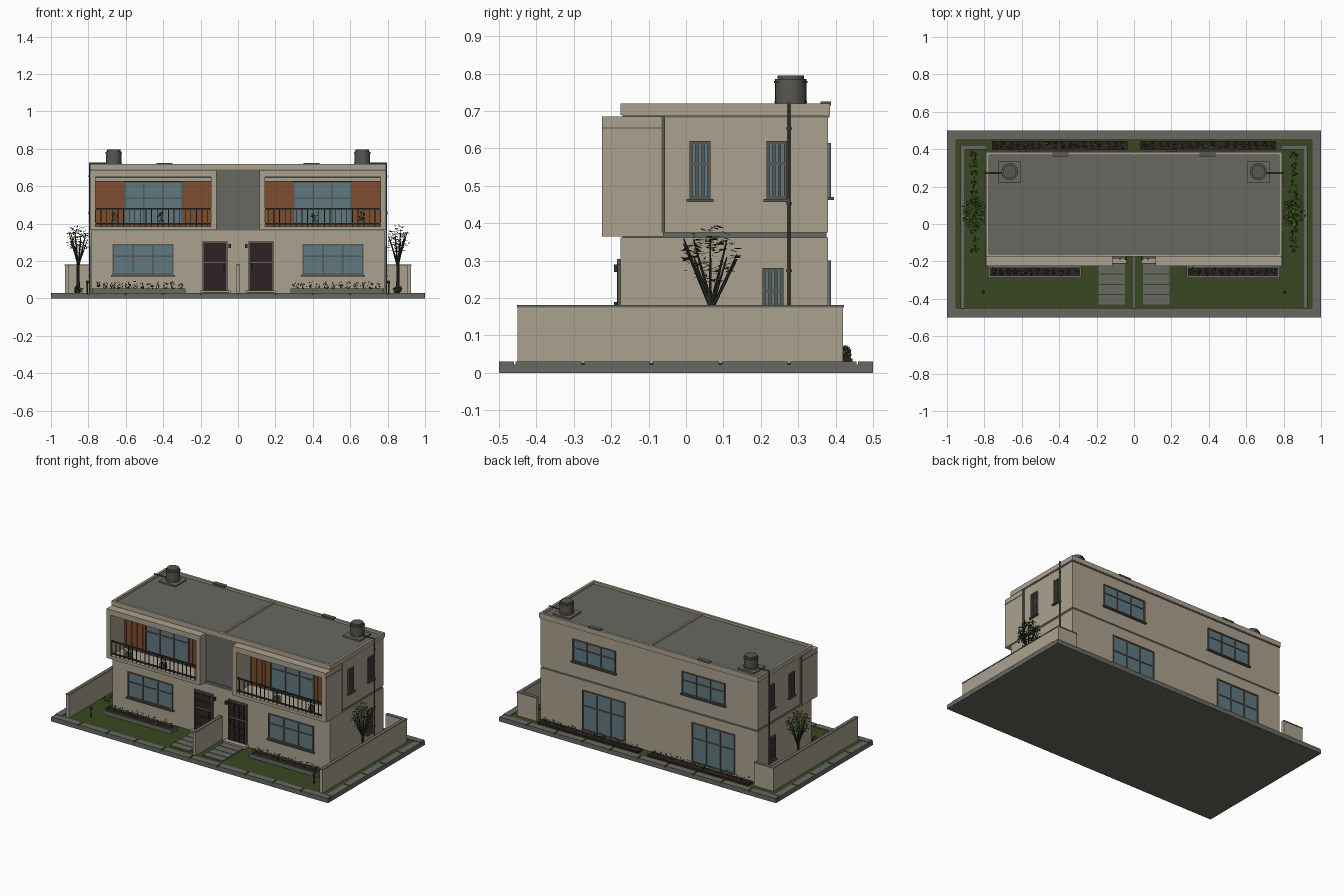
import bpy, bmesh, math, random
from mathutils import Vector, Matrix, Euler

random.seed(7)
cube = bpy.data.objects.get("Cube")
if cube:
    bpy.data.objects.remove(cube, do_unlink=True)


def material(name, r, g, b):
    mat = bpy.data.materials.new(name)
    mat.use_nodes = True
    mat.diffuse_color = (r, g, b, 1)
    mat.node_tree.nodes["Principled BSDF"].inputs["Base Color"].default_value = (r, g, b, 1)
    return mat


plaster = material("beige plaster", .41, .36, .275)
concrete = material("grey concrete", .14, .14, .12)
glass = material("blue glass", .115, .19, .22)
wood = material("brown cladding", .21, .075, .028)
grass = material("lawn green", .042, .061, .015)
dark = material("dark brown", .026, .017, .017)
leaf = material("leaf green", .07, .12, .02)
metal = material("dark metal", .03, .034, .03)
trim = material("frame grey", .1, .095, .08)


def finish(name, bm, mat, smooth=False):
    mesh = bpy.data.meshes.new(name)
    bm.to_mesh(mesh)
    bm.free()
    mesh.materials.append(mat)
    obj = bpy.data.objects.new(name, mesh)
    bpy.context.collection.objects.link(obj)
    if smooth:
        bpy.ops.object.select_all(action="DESELECT")
        obj.select_set(True)
        bpy.context.view_layer.objects.active = obj
        bpy.ops.object.shade_smooth_by_angle()
    return obj


def boxes(name, mat, *ranges):
    """One object from boxes given as (x0, x1, y0, y1, z0, z1)."""
    bm = bmesh.new()
    for x0, x1, y0, y1, z0, z1 in ranges:
        size = Matrix.Diagonal((abs(x1 - x0), abs(y1 - y0), abs(z1 - z0), 1))
        middle = Matrix.Translation(((x0 + x1) / 2, (y0 + y1) / 2, (z0 + z1) / 2))
        bmesh.ops.create_cube(bm, size=1, matrix=middle @ size)
    return finish(name, bm, mat)


def rod(bm, a, b, r0, r1, sides=8):
    a, b = Vector(a), Vector(b)
    turn = (b - a).to_track_quat("Z", "Y").to_matrix().to_4x4()
    bmesh.ops.create_cone(bm, cap_ends=True, segments=sides, radius1=r0, radius2=r1,
                          depth=(b - a).length, matrix=Matrix.Translation((a + b) / 2) @ turn)


def on_wall(face, plane, u0, u1, d0, d1, z0, z1):
    """Box on a wall; d is the distance out from it."""
    out = {"front": -1, "back": 1, "left": 1, "right": -1}[face]
    p, q = plane + out * d0, plane + out * d1
    if face in ("front", "back"):
        return (u0, u1, p, q, z0, z1)
    return (p, q, u0, u1, z0, z1)


def window(name, face, plane, u0, u1, z0, z1, cols, rows, sill=True):
    t, bars = .008, []
    boxes(name + "_glass", glass, on_wall(face, plane, u0, u1, -.002, .003, z0, z1))
    for i in range(cols + 1):
        u = u0 + (u1 - u0 - t) * i / cols
        bars.append(on_wall(face, plane, u, u + t, 0, .008, z0, z1))
    for j in range(rows + 1):
        z = z0 + (z1 - z0 - t) * (j / rows) ** .7
        bars.append(on_wall(face, plane, u0, u1, 0, .007, z, z + t))
    if sill:
        bars.append(on_wall(face, plane, u0 - t, u1 + t, 0, .015, z0 - t, z0))
    boxes(name + "_frame", trim, *bars)


def foliage(name, clumps, count, length, tilt):
    """Loose diamond leaves scattered in clumps of (centre, spread)."""
    bm = bmesh.new()
    for centre, spread in clumps:
        for _ in range(count):
            way = Vector([random.gauss(0, 1) for _ in range(3)]).normalized() * random.uniform(.4, 1)
            at = Vector(centre) + Vector([w * s for w, s in zip(way, spread)])
            turn = Euler((random.uniform(-tilt, tilt), random.uniform(-tilt, tilt), random.uniform(0, 6))).to_matrix()
            k = length * random.uniform(.7, 1.2)
            shape = [(-k, 0, 0), (0, -k * .4, 0), (k, 0, 0), (0, k * .4, 0)]
            bm.faces.new([bm.verts.new(at + turn @ Vector(p)) for p in shape])
    finish(name, bm, leaf)


# Plot: slab, lawn and border pavers
boxes("ground_slab", concrete, (-1, 1, -.5, .5, 0, .022))
boxes("lawn", grass, (-.955, .955, -.455, .455, .02, .027))
pavers, gap = [], .004
for s in (-1, 1):
    for i in range(10):
        x = -1 + i * .2
        pavers.append((x + gap, x + .2 - gap, s * .46, s * .5, .02, .03))
    for i in range(5):
        y = -.46 + i * .184
        pavers.append((s * .957, s, y + gap, y + .18, .02, .03))
boxes("border_pavers", concrete, *pavers)

# House masses
boxes("ground_floor", plaster, (-.785, .785, -.175, .38, .02, .362))
boxes("floor_band", concrete, (-.78, .78, -.17, .376, .36, .376))
boxes("upper_floor", plaster, (-.785, .785, -.06, .38, .375, .69))
boxes("centre_core", concrete, (-.118, .118, -.165, -.05, .37, .69))
boxes("eaves_band", concrete, (-.787, .787, -.17, .383, .683, .692))
boxes("roof_deck", concrete, (-.78, .78, -.165, .375, .69, .705))
boxes("parapet", plaster, (-.79, .79, -.175, -.16, .69, .72), (-.79, .79, .37, .385, .69, .72),
      (-.79, -.775, -.16, .37, .69, .72), (.775, .79, -.16, .37, .69, .72),
      (-.006, .006, -.16, .37, .69, .72))

for s, side in ((-1, "right"), (1, "left")):
    # Balcony box
    def mirrored(name, mat, *ranges):
        return boxes(side + "_" + name, mat, *[(s * r[0], s * r[1], *r[2:]) for r in ranges])

    mirrored("balcony_frame", plaster, (.115, .792, -.225, -.06, .672, .686),
             (.115, .792, -.225, -.21, .65, .675), (.115, .792, -.225, -.06, .365, .385),
             (.115, .145, -.225, -.06, .38, .675), (.762, .792, -.225, -.06, .38, .675))
    mirrored("balcony_joint", trim, (.78, .794, -.065, -.056, .375, .685), (.78, .794, -.225, -.06, .653, .656))
    mirrored("balcony_lintel", concrete, (.145, .762, -.08, -.06, .645, .675))
    mirrored("balcony_cladding", wood, (.145, .762, -.08, -.06, .385, .628))
    battens = [(.15 + .02 * i, .153 + .02 * i, -.083, -.08, .385, .628) for i in range(31)]
    mirrored("cladding_battens", wood, *battens)
    lo, hi = sorted((s * .295, s * .61))
    window(side + "_balcony_window", "front", -.082, lo, hi, .395, .625, 3, 2, False)
    rails = [(.145, .762, -.218, -.21, z, z + .008) for z in (.395, .475)]
    rails += [(.16 + .03 * i, .164 + .03 * i, -.216, -.212, .385, .48) for i in range(21)]
    mirrored("balcony_railing", metal, *rails)
    mirrored("balcony_pots", trim, (.395, .425, -.2, -.17, .385, .42), (.645, .675, -.2, -.17, .385, .42))
    foliage(side + "_pot_plants", [((s * x, -.185, .44), (.02, .02, .025)) for x in (.41, .66)], 22, .01, 1.2)

    # Front and side openings
    lo, hi = sorted((s * .345, s * .67))
    window(side + "_front_window", "front", -.175, lo, hi, .125, .29, 3, 2)
    for label, y, z in (("front_upper", .01, .465), ("rear_upper", .215, .465), ("rear_lower", .205, .125)):
        window(side + "_" + label + "_window", side, s * .785, y, y + .055, z, z + .155, 3, 2)

    # Entrance
    mirrored("door", dark, (.06, .185, -.18, -.17, .04, .3))
    mirrored("door_frame", trim, (.055, .063, -.184, -.17, .03, .305), (.182, .19, -.184, -.17, .03, .305),
             (.055, .19, -.184, -.17, .297, .305))
    panels = [(.072 + .036 * i, .1 + .036 * i, -.183, -.18, z, z + .04)
              for i in range(3) for z in (.05, .1, .145, .2, .245)]
    mirrored("door_panels", dark, *panels)
    mirrored("door_strip", plaster, (.068, .178, -.184, -.18, .191, .195))
    mirrored("door_handle", metal, (.072, .077, -.192, -.18, .15, .19))
    mirrored("threshold", plaster, (.04, .2, -.21, -.17, .025, .042))
    mirrored("wall_lamp", metal, (.038, .05, -.192, -.175, .27, .29))
    steps = [(.048, .19, y, y + .05, .025, .034) for y in (-.43, -.375, -.32, -.265)]
    mirrored("path_slabs", concrete, *steps)

    # Garden walls
    mirrored("garden_wall", plaster, (.905, .925, -.45, .42, .025, .176), (.785, .925, .4, .42, .025, .176))
    mirrored("garden_wall_cap", concrete, (.903, .927, -.452, .422, .175, .181), (.785, .927, .398, .422, .175, .181))

    # Planters and low planting
    mirrored("front_planter", concrete, (.28, .78, -.288, -.278, .025, .052), (.28, .78, -.232, -.222, .025, .052),
             (.28, .29, -.28, -.23, .025, .052), (.77, .78, -.28, -.23, .025, .052))
    mirrored("front_soil", dark, (.285, .775, -.28, -.23, .025, .047))
    mirrored("back_soil", dark, (.035, .76, .395, .445, .025, .038))
    foliage(side + "_front_plants", [((s * (.31 + .04 * i), -.255, .066), (.018, .022, .026))
                                     for i in range(12)], 16, .009, 1.3)
    foliage(side + "_back_plants", [((s * (.06 + .04 * i), .42, .05), (.018, .022, .022))
                                    for i in range(18)], 12, .009, 1.3)
    foliage(side + "_side_plants", [((s * .855, -.13 + .05 * i, .045), (.025, .025, .02))
                                    for i in range(11)], 12, .01, 1.3)

    # Tree
    bm = bmesh.new()
    root = Vector((s * .855, .065, .03))
    fork = root + Vector((0, 0, .17))
    rod(bm, root, fork, .01, .007)
    for i in range(10):
        a = i * math.tau / 10
        tip = root + Vector((.05 * math.cos(a), .075 * math.sin(a), random.uniform(.27, .33)))
        rod(bm, fork - Vector((0, 0, random.uniform(0, .04))), tip, .005, .002, 6)
    finish(side + "_tree_trunk", bm, metal, True)
    foliage(side + "_tree_crown", [(root + Vector((0, 0, .285)), (.065, .09, .08))], 190, .014, .35)

    # Roof tank, pipes and garden light
    mirrored("tank_base", concrete, (.605, .725, .22, .335, .7, .715))
    mirrored("roof_spout", trim, (.35, .435, .36, .388, .715, .725))
    bm = bmesh.new()
    for z0, z1, r in ((.71, .785, .042), (.722, .727, .044), (.775, .78, .045), (.784, .795, .036)):
        rod(bm, (s * .665, .28, z0), (s * .665, .28, z1), r, r, 24)
    finish(side + "_water_tank", bm, trim, True)
    bm = bmesh.new()
    rod(bm, (s * .7, .275, .722), (s * .797, .275, .722), .004, .004)
    rod(bm, (s * .793, .275, .03), (s * .793, .275, .722), .004, .004)
    for z in (.15, .27, .45, .65):
        rod(bm, (s * .793, .275, z), (s * .793, .275, z + .006), .007, .007)
    finish(side + "_drain_pipe", bm, trim, True)
    bm = bmesh.new()
    rod(bm, (s * .805, -.365, .025), (s * .805, -.365, .085), .004, .004)
    rod(bm, (s * .805, -.365, .08), (s * .805, -.365, .095), .009, .006)
    finish(side + "_garden_light", bm, metal, True)

# Wall between the two entrances
boxes("dividing_wall", plaster, (-.01, .01, -.45, -.17, .025, .176))
boxes("dividing_wall_cap", concrete, (-.012, .012, -.452, -.17, .175, .181))

# Back openings
for name, x in (("right_back", -.55), ("left_back", .24)):
    window(name + "_window", "back", .38, x, x + .31, .47, .615, 3, 2)
    window(name + "_patio_door", "back", .38, x - .07, x + .24, .04, .3, 3, 2, False)
